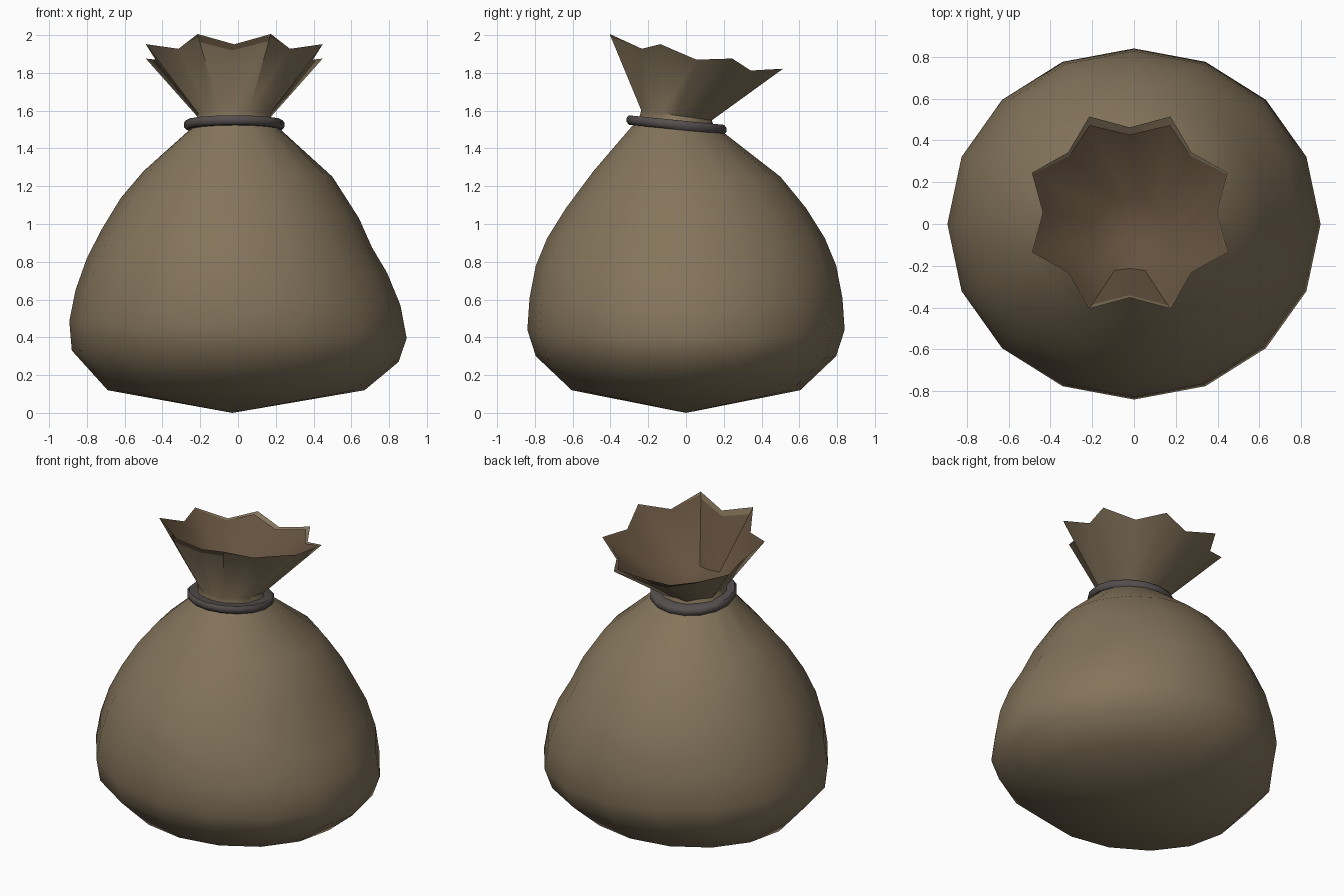
import bpy, bmesh
from math import sin, cos, pi, radians

if "Cube" in bpy.data.objects:
    bpy.data.objects.remove(bpy.data.objects["Cube"])

SIDES = 16


def material(name, rgb):
    m = bpy.data.materials.new(name)
    m.diffuse_color = (*rgb, 1)
    m.use_nodes = True
    m.node_tree.nodes["Principled BSDF"].inputs["Base Color"].default_value = m.diffuse_color
    return m


cloth = material("cloth", (0.23, 0.175, 0.105))
inside = material("inside_cloth", (0.13, 0.085, 0.05))
cord = material("cord", (0.09, 0.075, 0.075))


def ring(rx, ry, cx, cy, z, tx=0, ty=0, fold=0, zfold=0):
    """Tilted ellipse; fold pushes odd corners out and even corners in."""
    pts = []
    for i in range(SIDES):
        a = 2 * pi * i / SIDES
        s = 1 if i % 2 else -1
        x, y = (rx + s * fold) * cos(a), (ry + s * fold) * sin(a)
        pts.append((cx + x, cy + y, z + tx * x + ty * y + s * zfold))
    return pts


def loft(name, rings, mat, apex=None, closed=False, angle=50):
    bm = bmesh.new()
    loops = [[bm.verts.new(p) for p in r] for r in rings]
    pairs = list(zip(loops, loops[1:]))
    if closed:
        pairs.append((loops[-1], loops[0]))
    for a, b in pairs:
        for i in range(SIDES):
            j = (i + 1) % SIDES
            bm.faces.new((a[i], a[j], b[j], b[i]))
    if apex:
        tip = bm.verts.new(apex)
        for i in range(SIDES):
            bm.faces.new((tip, loops[0][(i + 1) % SIDES], loops[0][i]))
    if closed:
        bmesh.ops.recalc_face_normals(bm, faces=bm.faces)
    me = bpy.data.meshes.new(name)
    bm.to_mesh(me)
    bm.free()
    me.materials.append(mat)
    ob = bpy.data.objects.new(name, me)
    bpy.context.collection.objects.link(ob)
    bpy.ops.object.select_all(action='DESELECT')
    ob.select_set(True)
    bpy.context.view_layer.objects.active = ob
    bpy.ops.object.shade_smooth_by_angle(angle=radians(angle))
    return ob


# Bulging sack, slightly lopsided, closing to a shallow point underneath
body = [
    ring(0.68, 0.605, -0.01, 0, 0.12),
    ring(0.865, 0.795, -0.015, 0, 0.30, -0.035),
    ring(0.893, 0.84, 0, 0, 0.44, -0.05),
    ring(0.86, 0.828, 0, 0, 0.61, -0.047),
    ring(0.795, 0.795, -0.005, 0, 0.78, -0.05),
    ring(0.715, 0.735, -0.005, 0, 0.925, -0.07),
    ring(0.63, 0.635, 0.01, 0, 1.085, -0.085),
    ring(0.50, 0.495, 0, 0.005, 1.265, -0.03, -0.03),
    ring(0.24, 0.245, -0.015, -0.035, 1.50, 0, -0.1),
    ring(0.21, 0.20, -0.02, -0.05, 1.535, 0, -0.12),
]
loft("sack_body", body, cloth, apex=(-0.03, 0, 0))

# Gathered neck flaring to a zigzag mouth that is lower at the back
neck = ring(0.21, 0.20, -0.02, -0.05, 1.535, 0, -0.12)
gather = ring(0.195, 0.19, -0.02, -0.05, 1.575, 0, -0.14, fold=0.012)
mouth = ring(0.462, 0.452, -0.02, 0.055, 1.892, 0, -0.2, fold=0.045, zfold=0.022)
loft("mouth_ruffle", [neck, gather, mouth], cloth)

# Inner lining, pulled away from the ruffle at the back
rim = [(-0.02 + (x + 0.02) * 0.99, y - 0.13 * max(0, y - 0.2), z - 0.004)
       for x, y, z in mouth]
throat = ring(0.18, 0.175, -0.02, -0.05, 1.585, 0, -0.14, fold=0.012)
loft("mouth_lining", [throat, rim], inside, apex=(-0.02, -0.05, 1.56))

# Tie band around the neck
section = [(0.20, -0.025), (0.255, -0.025), (0.267, -0.010),
           (0.267, 0.010), (0.255, 0.025), (0.20, 0.025)]
band = [ring(r, r * 0.99, -0.02, -0.05, 1.525 + h, 0, -0.1) for r, h in section]
loft("tie_band", band, cord, closed=True)
